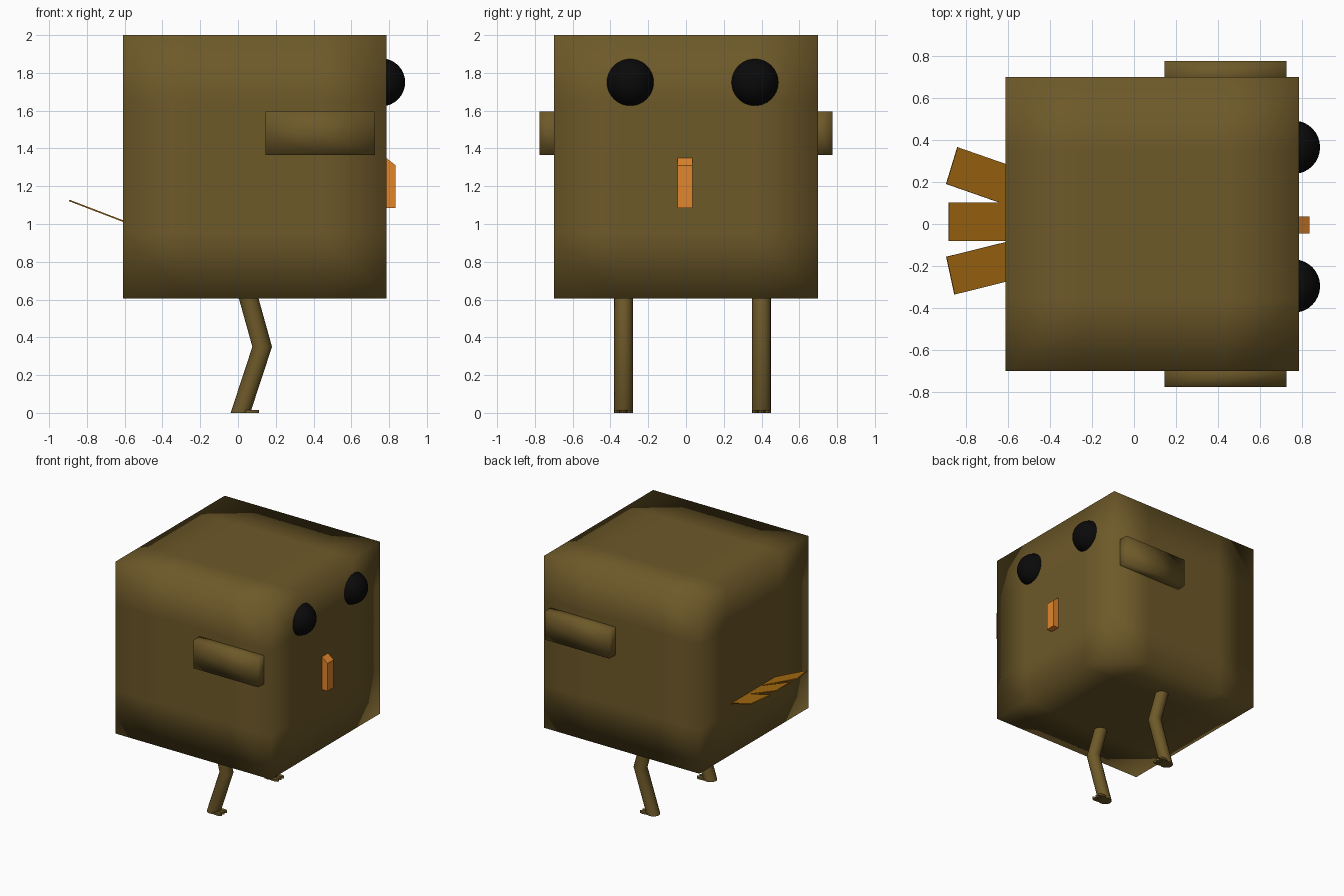
import bpy, bmesh
from math import radians, cos, sin, pi
from mathutils import Matrix, Vector

cube = bpy.data.objects.get("Cube")
if cube:
    bpy.data.objects.remove(cube)


def material(name, rgb):
    m = bpy.data.materials.new(name)
    m.use_nodes = True
    m.diffuse_color = (*rgb, 1)
    m.node_tree.nodes["Principled BSDF"].inputs["Base Color"].default_value = (*rgb, 1)
    return m


OLIVE = material("olive_brown", (0.155, 0.1, 0.022))
ORANGE = material("orange", (0.76, 0.24, 0.025))
AMBER = material("amber", (0.37, 0.14, 0.005))
BLACK = material("black", (0.003, 0.003, 0.003))


def finish(bm, name, mat, smooth=True):
    bmesh.ops.recalc_face_normals(bm, faces=bm.faces[:])
    for f in bm.faces:
        f.smooth = smooth
    me = bpy.data.meshes.new(name)
    bm.to_mesh(me)
    bm.free()
    me.materials.append(mat)
    ob = bpy.data.objects.new(name, me)
    bpy.context.collection.objects.link(ob)
    return ob


def box(name, mat, lo, hi, cuts=0, smooth=True):
    lo, hi = Vector(lo), Vector(hi)
    bm = bmesh.new()
    bmesh.ops.create_cube(bm, size=1)
    if cuts:
        bmesh.ops.subdivide_edges(bm, edges=bm.edges[:], cuts=cuts, use_grid_fill=True)
    bm.transform(Matrix.Translation((lo + hi) / 2) @ Matrix.Diagonal((*(hi - lo), 1)))
    return finish(bm, name, mat, smooth)


def tube(name, mat, rings, rx, ry, sides=16):
    # Horizontal rings joined into a bent limb
    bm = bmesh.new()
    loops = [[bm.verts.new((x + rx * cos(2 * pi * i / sides), y + ry * sin(2 * pi * i / sides), z))
              for i in range(sides)] for x, y, z in rings]
    for a, b in zip(loops, loops[1:]):
        for i in range(sides):
            j = (i + 1) % sides
            bm.faces.new((a[i], a[j], b[j], b[i]))
    bm.faces.new(loops[0])
    bm.faces.new(loops[-1])
    ob = finish(bm, name, mat)
    ob.data.set_sharp_from_angle(angle=radians(50))
    return ob


# Cubic body with softly blended shading
box("body", OLIVE, (-0.61, -0.7, 0.605), (0.785, 0.7, 2), cuts=3)

# Wings, eyes and legs on both sides
sides = (("right", -1, -0.295, -0.33), ("left", 1, 0.365, 0.4))
for side, s, eye_y, leg_y in sides:
    ys = sorted((s * 0.65, s * 0.775))
    box(side + "_wing", OLIVE, (0.145, ys[0], 1.365), (0.725, ys[1], 1.595), cuts=1)

    bm = bmesh.new()
    bmesh.ops.create_uvsphere(bm, u_segments=32, v_segments=16, radius=0.127,
                              matrix=Matrix.Translation((0.758, eye_y, 1.75)))
    finish(bm, side + "_eye", BLACK)

    tube(side + "_leg", OLIVE,
         [(0.05, leg_y, 0.63), (0.128, leg_y, 0.35), (0.013, leg_y, 0)], 0.052, 0.05)
    # Small flat toes in front of each leg
    for i, dy in enumerate((-0.034, 0, 0.034)):
        tube(f"{side}_toe_{i + 1}", OLIVE,
             [(0.07, leg_y + dy, 0), (0.07, leg_y + dy, 0.016)], 0.04, 0.016, 10)

# Narrow beak with a sloping top
bm = bmesh.new()
profile = ((0.74, 1.085), (0.835, 1.085), (0.835, 1.31), (0.785, 1.35), (0.74, 1.35))
face = bm.faces.new([bm.verts.new((x, -0.045, z)) for x, z in profile])
new = bmesh.ops.extrude_face_region(bm, geom=[face])["geom"]
bmesh.ops.translate(bm, vec=(0, 0.08, 0), verts=[v for v in new if isinstance(v, bmesh.types.BMVert)])
finish(bm, "beak", ORANGE, smooth=False)

# Three thin tail feathers, fanned out and tilted upward
feathers = (("left", 0.185, -18), ("middle", 0.01, 0), ("right", -0.178, 13))
for name, y, turn in feathers:
    ob = box(name + "_tail_feather", AMBER, (-0.3, -0.092, -0.004), (0.06, 0.092, 0.004), smooth=False)
    ob.matrix_world = (Matrix.Translation((-0.6, y, 1.012))
                       @ Matrix.Rotation(radians(21), 4, "Y")
                       @ Matrix.Rotation(radians(turn), 4, "Z"))
